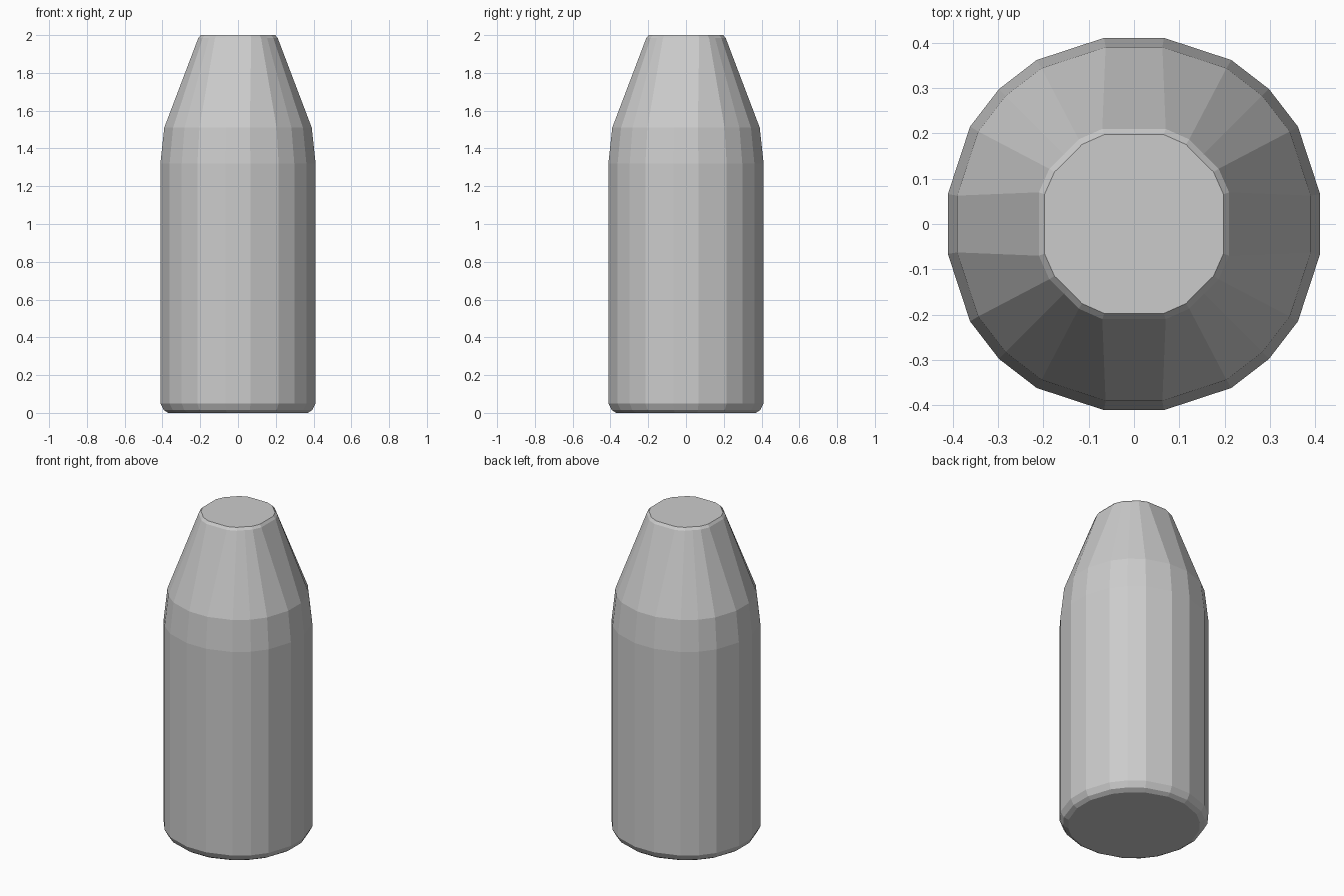
import bpy
import bmesh

cube = bpy.data.objects.get("Cube")
if cube:
    bpy.data.objects.remove(cube, do_unlink=True)

grey = bpy.data.materials.new("plain grey")
grey.use_nodes = True
colour = (0.6, 0.6, 0.6, 1)
grey.diffuse_color = colour
grey.node_tree.nodes["Principled BSDF"].inputs["Base Color"].default_value = colour


def ring_points(flat, edge, cx, cy, diag):
    """Closed 20-point outline from one eighth, mirrored and turned four times."""
    quarter = [(flat, edge), (cx, cy), (diag, diag), (cy, cx), (edge, flat)]
    points = []
    for _ in range(4):
        points += quarter
        quarter = [(-y, x) for x, y in quarter]
    return points


# Outlines of the straight body and of the narrow mouth
body = (0.411, 0.066, 0.362, 0.215, 0.298)
mouth = (0.21, 0.07, 0.187, 0.122, 0.154)
base = (0.37, 0.06, 0.322, 0.192, 0.264)


def scaled(outline, factor):
    return [v * factor for v in outline]


# Rings from the rounded base, up the body and shoulder, to the mouth
rings = [
    (0.0, base),
    (0.015, scaled(body, 0.955)),
    (0.05, body),
    (1.32, body),
    (1.51, scaled(body, 0.95)),
    (1.985, mouth),
    (2.0, scaled(mouth, 0.94)),
]

bm = bmesh.new()
loops = [[bm.verts.new((x, y, z)) for x, y in ring_points(*outline)]
         for z, outline in rings]
for low, high in zip(loops, loops[1:]):
    count = len(low)
    for i in range(count):
        j = (i + 1) % count
        bm.faces.new((low[i], low[j], high[j], high[i]))
bm.faces.new(loops[0][::-1])
bm.faces.new(loops[-1])

mesh = bpy.data.meshes.new("bottle")
bm.to_mesh(mesh)
bm.free()
mesh.materials.append(grey)
bottle = bpy.data.objects.new("bottle", mesh)
bpy.context.collection.objects.link(bottle)
